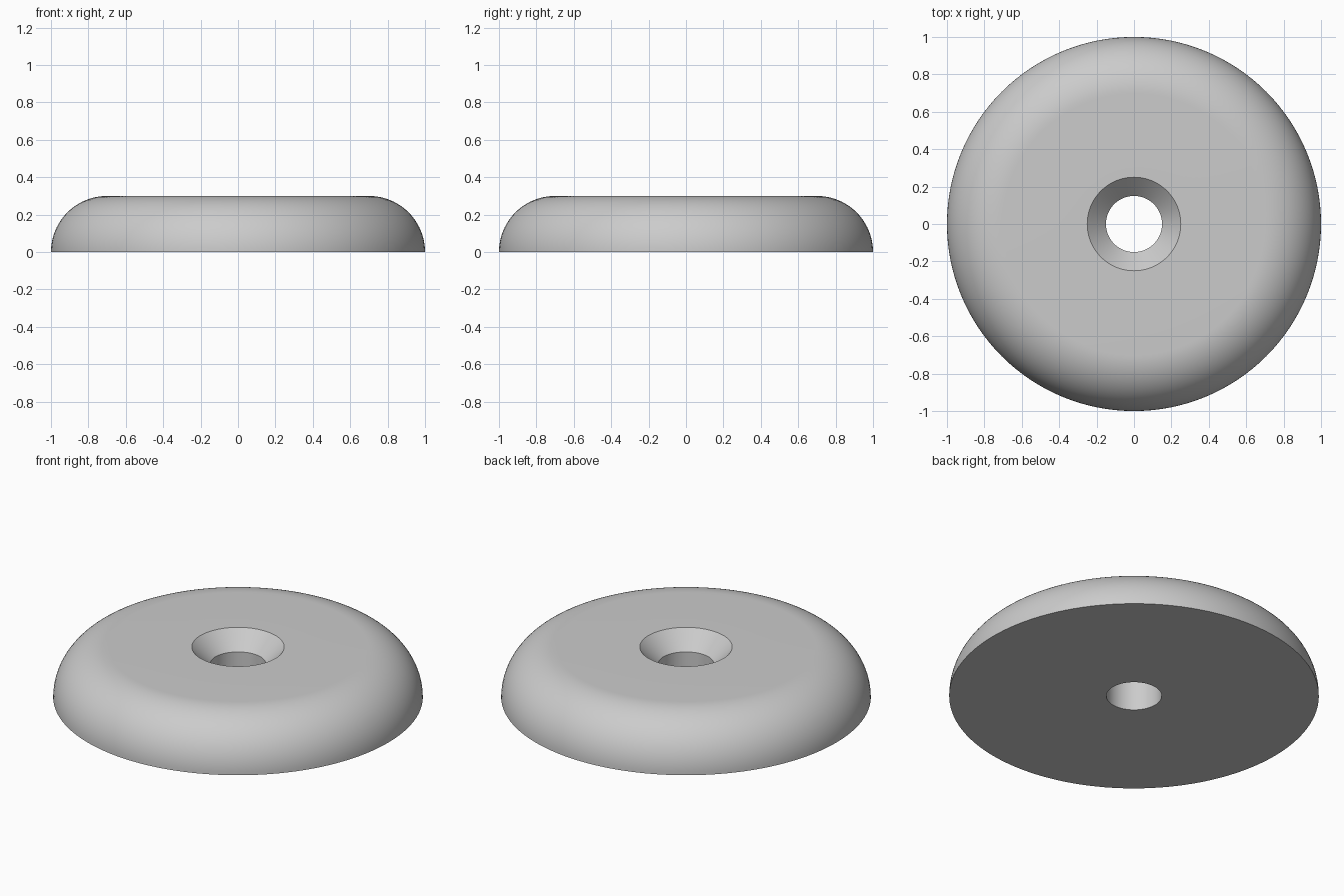
import bpy, bmesh
from math import sin, cos, pi

cube = bpy.data.objects.get("Cube")
if cube:
    bpy.data.objects.remove(cube, do_unlink=True)

HEIGHT, RADIUS = 0.3, 1.0
HOLE, SINK, SINK_DEPTH = 0.15, 0.25, 0.1
ARC_STEPS, SEGMENTS = 24, 128

# Plain grey material
grey = bpy.data.materials.new("plain grey")
grey.use_nodes = True
colour = (0.6, 0.6, 0.6, 1)
grey.diffuse_color = colour
grey.node_tree.nodes["Principled BSDF"].inputs["Base Color"].default_value = colour

# Cross-section: bore, countersink, flat top, then a quarter-round rim
profile = [(HOLE, 0), (HOLE, HEIGHT - SINK_DEPTH), (SINK, HEIGHT)]
for i in range(ARC_STEPS + 1):
    a = pi / 2 * (1 - i / ARC_STEPS)
    profile.append((RADIUS - HEIGHT + HEIGHT * cos(a), HEIGHT * sin(a)))

# Revolve the closed cross-section around z
bm = bmesh.new()
rings = []
for s in range(SEGMENTS):
    t = 2 * pi * s / SEGMENTS
    rings.append([bm.verts.new((r * cos(t), r * sin(t), z)) for r, z in profile])
n = len(profile)
for s, ring in enumerate(rings):
    after = rings[(s + 1) % SEGMENTS]
    for i in range(n):
        j = (i + 1) % n
        bm.faces.new((ring[i], ring[j], after[j], after[i]))
bmesh.ops.recalc_face_normals(bm, faces=bm.faces)

mesh = bpy.data.meshes.new("round_base")
bm.to_mesh(mesh)
bm.free()
mesh.materials.append(grey)
base = bpy.data.objects.new("round_base", mesh)
bpy.context.collection.objects.link(base)

# Smooth the curved sides, keep the hole and bottom edges sharp
bpy.ops.object.select_all(action="DESELECT")
base.select_set(True)
bpy.context.view_layer.objects.active = base
bpy.ops.object.shade_smooth_by_angle(angle=pi / 6)
